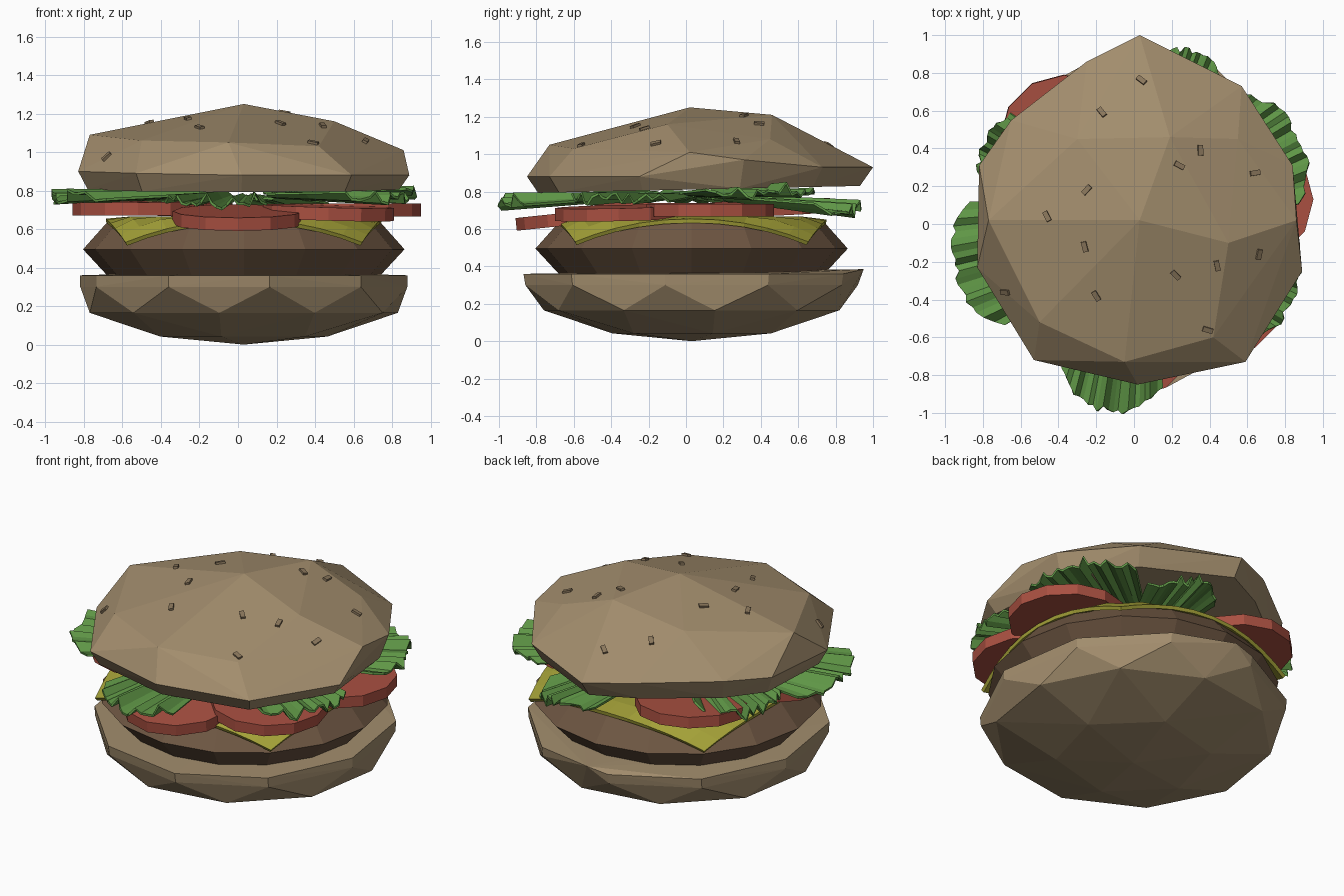
import bpy, bmesh, math, random
from mathutils import Vector, Matrix
from mathutils.bvhtree import BVHTree

if "Cube" in bpy.data.objects:
    bpy.data.objects.remove(bpy.data.objects["Cube"])

random.seed(4)
CX = CY = 0.03   # stack axis


def material(name, r, g, b):
    m = bpy.data.materials.new(name)
    m.diffuse_color = (r, g, b, 1)
    m.use_nodes = True
    m.node_tree.nodes["Principled BSDF"].inputs["Base Color"].default_value = m.diffuse_color
    return m


BUN = material("bun_tan", 0.36, 0.265, 0.152)
SEED = material("seed_brown", 0.25, 0.18, 0.105)
MEAT = material("patty_brown", 0.156, 0.094, 0.055)
CHEESE = material("cheese_yellow", 0.376, 0.361, 0.04)
TOMATO = material("tomato_red", 0.40, 0.08, 0.053)
LEAF = material("lettuce_green", 0.114, 0.305, 0.061)


def finish(name, bm, mat):
    bmesh.ops.recalc_face_normals(bm, faces=bm.faces)
    me = bpy.data.meshes.new(name)
    bm.to_mesh(me)
    bm.free()
    me.materials.append(mat)
    ob = bpy.data.objects.new(name, me)
    bpy.context.collection.objects.link(ob)
    return ob


def hull(name, points, mat):
    bm = bmesh.new()
    for p in points:
        bm.verts.new(p)
    res = bmesh.ops.convex_hull(bm, input=bm.verts)
    junk = {g for g in res["geom_interior"] + res["geom_unused"] if isinstance(g, bmesh.types.BMVert)}
    bmesh.ops.delete(bm, geom=list(junk), context='VERTS')
    return finish(name, bm, mat)


def ring(n, rx, ry, z, phase=0.0):
    return [(CX + rx * math.cos(math.tau * (i + phase) / n),
             CY + ry * math.sin(math.tau * (i + phase) / n), z) for i in range(n)]


def sheet(name, nu, nv, f, mat, thick):
    """Grid sheet from a function of u, v in 0..1, given thickness."""
    bm = bmesh.new()
    g = [[bm.verts.new(f(i / nu, j / nv)) for j in range(nv + 1)] for i in range(nu + 1)]
    for i in range(nu):
        for j in range(nv):
            bm.faces.new((g[i][j], g[i + 1][j], g[i + 1][j + 1], g[i][j + 1]))
    ob = finish(name, bm, mat)
    s = ob.modifiers.new("thickness", 'SOLIDIFY')
    s.thickness, s.offset = thick, 0
    return ob


# Bottom bun: rough faceted bowl with a flat top
hull("bottom_bun",
     [(CX, CY, 0)] + ring(6, 0.45, 0.44, 0.042, 0.25) + ring(10, 0.81, 0.80, 0.165, 0.25)
     + ring(10, 0.86, 0.90, 0.30, 0.75) + ring(10, 0.86, 0.91, 0.36, 0.75)
     + [(0.03, 0.95, 0.385)], BUN)

# Patty: two stacked bevels
hull("patty", ring(16, 0.71, 0.71, 0.36) + ring(16, 0.835, 0.835, 0.495) + ring(16, 0.71, 0.71, 0.635), MEAT)


# Cheese: square slice draped over the patty at its corners
def drape(u, v):
    x, y = (u - 0.5) * 1.46, (v - 0.5) * 1.48
    r = math.hypot(x, y)
    over = max(0, r - 0.70)
    k = (r - over * 0.5) / r if r else 1
    return (CX + x * k, CY + y * k, 0.655 - over * 0.39)


sheet("cheese_slice", 10, 10, drape, CHEESE, 0.022)

# Tomato slices: twelve-sided discs tipped outward (x, y, z, tilt)
for i, (x, y, z, tilt) in enumerate([(0.0, -0.57, 0.66, 6), (0.47, -0.36, 0.685, 2), (0.61, 0.13, 0.70, 0),
                                     (-0.37, 0.45, 0.715, -3), (-0.52, -0.15, 0.705, 0)]):
    bm = bmesh.new()
    axis = Vector((-y, x, 0)).normalized()
    bmesh.ops.create_cone(bm, cap_ends=True, segments=12, radius1=0.34, radius2=0.34, depth=0.068,
                          matrix=Matrix.Translation((x, y, z)) @ Matrix.Rotation(math.radians(tilt), 4, axis))
    finish(f"tomato_slice_{i + 1}", bm, TOMATO)

# Lettuce leaves: irregular pleated fans (direction, reach, half width, height, droop)
for i, (deg, reach, half, z, droop) in enumerate([(195, 0.98, 0.34, 0.785, 0.02), (29, 0.99, 0.33, 0.79, -0.01),
                                                  (262, 1.0, 0.27, 0.775, 0.03), (70, 0.97, 0.21, 0.765, 0.06),
                                                  (149, 0.91, 0.27, 0.775, 0.02), (333, 0.94, 0.29, 0.775, 0.01)]):
    a = math.radians(deg)
    pleats = 20
    jit = [random.uniform(-0.045, 0.045) if k % 3 == 0 else random.uniform(-0.03, 0.03)
           for k in range(pleats + 1)]
    edge = [random.uniform(-0.025, 0.01) for _ in range(pleats + 1)]

    def frill(u, v):
        k = round(u * pleats)
        s = 2 * u - 1
        r = 0.25 + v * (reach - 0.25 - 0.17 * abs(s) ** 3 + edge[k])
        side = s * half * (0.55 + 0.45 * v)
        wave = jit[k] * (0.3 + 0.7 * v)
        return (r * math.cos(a) - side * math.sin(a), r * math.sin(a) + side * math.cos(a), z - droop * v + wave)

    sheet(f"lettuce_leaf_{i + 1}", pleats, 2, frill, LEAF, 0.014)

# Top bun: lopsided faceted dome
rim = [(0.03, 1.0, 0.93), (0.57, 0.73, 0.93), (0.84, 0.31, 0.97), (0.89, -0.25, 0.88),
       (0.59, -0.73, 0.88), (0.02, -0.85, 0.88), (-0.53, -0.72, 0.89), (-0.83, -0.23, 0.90),
       (-0.82, 0.31, 0.93), (-0.65, 0.55, 0.95), (-0.25, 0.86, 0.95)]
dome = [(0.03, 0.02, 1.25), (0.5, -0.1, 1.16), (0.19, 0.46, 1.21), (0.86, 0.02, 1.01), (-0.77, 0.02, 1.09),
        (-0.05, -0.73, 1.05), (-0.5, -0.52, 1.06), (0.42, -0.60, 1.03), (-0.3, 0.45, 1.14), (0.55, 0.45, 1.08)]
base = [(x * 0.94, y * 0.93, 0.81 + 0.02 * y) for x, y, _ in rim]
top = hull("top_bun", rim + dome + base, BUN)

# Sesame seeds laid on the dome surface
bm = bmesh.new()
bm.from_mesh(top.data)
tree = BVHTree.FromBMesh(bm)
bm.free()
seeds = [(0.04, 0.76), (-0.17, 0.59), (0.24, 0.31), (0.35, 0.39), (0.64, 0.27), (-0.25, 0.18), (-0.46, 0.04),
         (-0.26, -0.12), (-0.20, -0.38), (0.22, -0.27), (0.44, -0.22), (0.66, -0.16), (0.39, -0.56), (-0.68, -0.36)]
bm = bmesh.new()
for x, y in seeds:
    hit, normal, _, _ = tree.ray_cast(Vector((x, y, 3)), Vector((0, 0, -1)))
    if hit is None:
        continue
    place = (Matrix.Translation(hit) @ normal.to_track_quat('Z', 'Y').to_matrix().to_4x4()
             @ Matrix.Rotation(random.uniform(0, math.pi), 4, 'Z') @ Matrix.Diagonal((0.055, 0.027, 0.025, 1)))
    bmesh.ops.create_cube(bm, size=1, matrix=place)
finish("sesame_seeds", bm, SEED)
